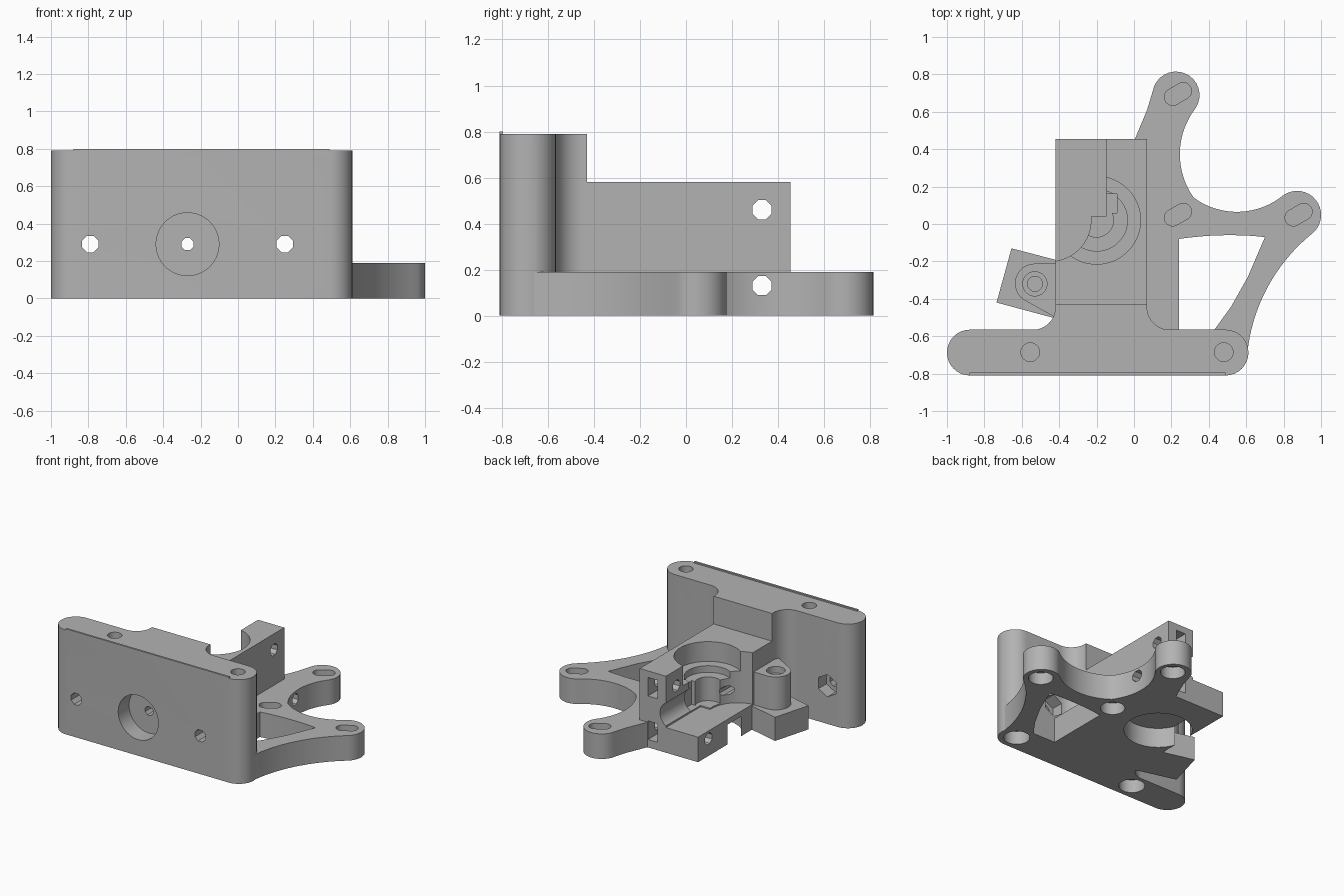
import bpy, bmesh, math
from mathutils import Vector

if "Cube" in bpy.data.objects:
    bpy.data.objects.remove(bpy.data.objects["Cube"])

grey = bpy.data.materials.new("plain grey")
grey.diffuse_color = (0.45, 0.45, 0.45, 1)
grey.use_nodes = True
grey.node_tree.nodes["Principled BSDF"].inputs["Base Color"].default_value = grey.diffuse_color


def prism(name, pts, lo, hi):
    """Closed outline in x/y pulled up from lo to hi."""
    bm = bmesh.new()
    face = bm.faces.new([bm.verts.new((x, y, lo)) for x, y in pts])
    up = bmesh.ops.extrude_face_region(bm, geom=[face])["geom"]
    bmesh.ops.translate(bm, vec=(0, 0, hi - lo),
                        verts=[v for v in up if isinstance(v, bmesh.types.BMVert)])
    bmesh.ops.recalc_face_normals(bm, faces=bm.faces)
    me = bpy.data.meshes.new(name)
    bm.to_mesh(me)
    bm.free()
    ob = bpy.data.objects.new(name, me)
    bpy.context.collection.objects.link(ob)
    me.materials.append(grey)
    return ob


def box(x0, x1, y0, y1, z0, z1):
    return prism("box", [(x0, y0), (x1, y0), (x1, y1), (x0, y1)], z0, z1)


def rod(axis, a, b, r, lo, hi, n=48):
    """Round bar along an axis; a, b are the other two coordinates in order."""
    t0 = math.pi / n
    ob = prism("rod", [(r * math.cos(t0 + 2 * math.pi * i / n),
                        r * math.sin(t0 + 2 * math.pi * i / n)) for i in range(n)], lo, hi)
    for v in ob.data.vertices:
        p, q, h = v.co
        v.co = {"z": (a + p, b + q, h), "y": (a + p, h, b + q), "x": (h, a + p, b + q)}[axis]
    if axis == "y":
        ob.data.flip_normals()
    return ob


def arc(p0, pm, p1, n=16):
    """Points on the circle through three points."""
    (ax, ay), (bx, by), (cx, cy) = p0, pm, p1
    d = 2 * (ax * (by - cy) + bx * (cy - ay) + cx * (ay - by))
    A, B, C = ax * ax + ay * ay, bx * bx + by * by, cx * cx + cy * cy
    ox = (A * (by - cy) + B * (cy - ay) + C * (ay - by)) / d
    oy = (A * (cx - bx) + B * (ax - cx) + C * (bx - ax)) / d
    r = math.hypot(ax - ox, ay - oy)
    t0, t1 = math.atan2(ay - oy, ax - ox), math.atan2(cy - oy, cx - ox)
    sweep = (t1 - t0) % (2 * math.pi)
    if d < 0:
        sweep -= 2 * math.pi
    return [(ox + r * math.cos(t0 + sweep * i / n), oy + r * math.sin(t0 + sweep * i / n))
            for i in range(n + 1)]


def combine(body, other, op):
    m = body.modifiers.new("b", "BOOLEAN")
    m.operation, m.solver, m.object = op, "EXACT", other
    bpy.context.view_layer.update()
    me = bpy.data.meshes.new_from_object(
        body.evaluated_get(bpy.context.evaluated_depsgraph_get()))
    body.modifiers.clear()
    body.data = me
    bpy.data.objects.remove(other)


def slot(x, y, r, half, lo, hi):
    """Long hole turned by 30 degrees."""
    pts = []
    for i in range(24):
        t = 2 * math.pi * (i + 0.5) / 24
        s = half if math.cos(t) > 0 else -half
        p, q = s + r * math.cos(t), r * math.sin(t)
        c, k = math.cos(math.radians(30)), math.sin(math.radians(30))
        pts.append((x + p * c - q * k, y + p * k + q * c))
    return prism("slot", pts, lo, hi)


# Mounting wall with rounded ends and a filleted neck
wall = (arc((.49, -.81), (.612, -.6875), (.49, -.565))
        + arc((.19, -.565), (.105, -.53), (.07, -.445)) + [(.07, -.43), (-.42, -.43)]
        + arc((-.42, -.445), (-.455, -.53), (-.54, -.565))
        + arc((-.88, -.565), (-1.0, -.6875), (-.88, -.81)))
body = prism("extruder_body", wall, 0, .79)

# Main block, thin lip on the wall
adds = [box(-.42, .07, -.5, .455, 0, .58), box(-.88, .49, -.81, -.795, .75, .8)]

# Three-armed motor bracket
bracket = ([(0, -.7)] + arc((.605, -.7), (.73, -.31), (.96, -.045))
           + arc((.96, -.045), (.965, .137), (.80, .155))[1:]
           + arc((.80, .155), (.55, .065), (.32, .14))[1:]
           + arc((.32, .14), (.245, .37), (.33, .62))[1:]
           + arc((.33, .62), (.225, .815), (.10, .71))[1:]
           + [(.07, .61), (.005, .455), (0, .40)])
adds.append(prism("bracket", bracket, 0, .19))

# Hinge lug: tilted foot and rounded ear
adds.append(prism("foot", [(-.655, -.13), (-.735, -.42), (-.40, -.51), (-.33, -.215)], 0, .18))
ear = arc((-.53, -.212), (-.635, -.30), (-.59, -.405)) + [(-.42, -.50), (-.35, -.48), (-.35, -.212)]
adds.append(prism("ear", ear, .1, .43))
for part in adds:
    combine(body, part, "UNION")

cuts = []
# Triangular window in the bracket
cuts.append(prism("window", [(.24, -.565), (.43, -.565), (.52, -.44), (.61, -.28), (.70, -.07)]
                  + arc((.69, -.068), (.55, -.06), (.24, -.08), 8)[1:], -.1, .3))

# Bearing seat, pulley bore, motor recess underneath
cuts += [rod("z", -.2, .02, .235, .43, .7), rod("z", -.2, .02, .165, .38, .5),
         rod("z", -.2, .02, .09, .2, .5), rod("z", -.2, .02, .235, -.1, .15)]

# Idler clearance and open rear corner with its rounded channel
cuts += [rod("z", -.45, .02, .22, .19, .7), box(-.6, -.15, .04, .6, .19, .7),
         box(-.3, -.09, .06, .16, .2, .43), rod("y", -.2, .29, .1, .1, .6)]

# Filament hole and the round recess in the front
cuts += [rod("y", -.27, .29, .035, -.9, .6, 8), rod("y", -.27, .29, .168, -.9, -.68)]

# Wall bolts with hexagonal nut pockets behind
for x in (-.79, .25):
    cuts += [rod("y", x, .29, .047, -.9, -.5, 8), rod("y", x, .29, .085, -.66, -.5, 6)]

# Vertical wall bolts, closed by a thin skin above a wide bore
for x in (-.555, .48):
    cuts += [rod("z", x, -.685, .05, .11, .9, 24), rod("z", x, -.685, .09, -.1, .1, 32)]

# Idler screws across the block with square nut slots
for z in (.46, .13):
    cuts += [rod("x", .33, z, .045, -.6, .5, 8), box(-.08, 0, .26, .6, z - .07, z + .07)]

# Motor screw slots over round counterbores
for x, y in ((.235, .695), (.235, .05), (.88, .05)):
    cuts += [slot(x, y, .045, .032, .1, .3), rod("z", x, y, .085, -.1, .09, 32)]

# Hinge screw hole in the ear
cuts += [rod("z", -.53, -.32, .065, .38, .6, 24), rod("z", -.53, -.32, .04, .05, .6, 24)]
for part in cuts:
    combine(body, part, "DIFFERENCE")

bpy.context.view_layer.objects.active = body
body.select_set(True)
bpy.ops.object.shade_smooth_by_angle(angle=math.radians(30))
